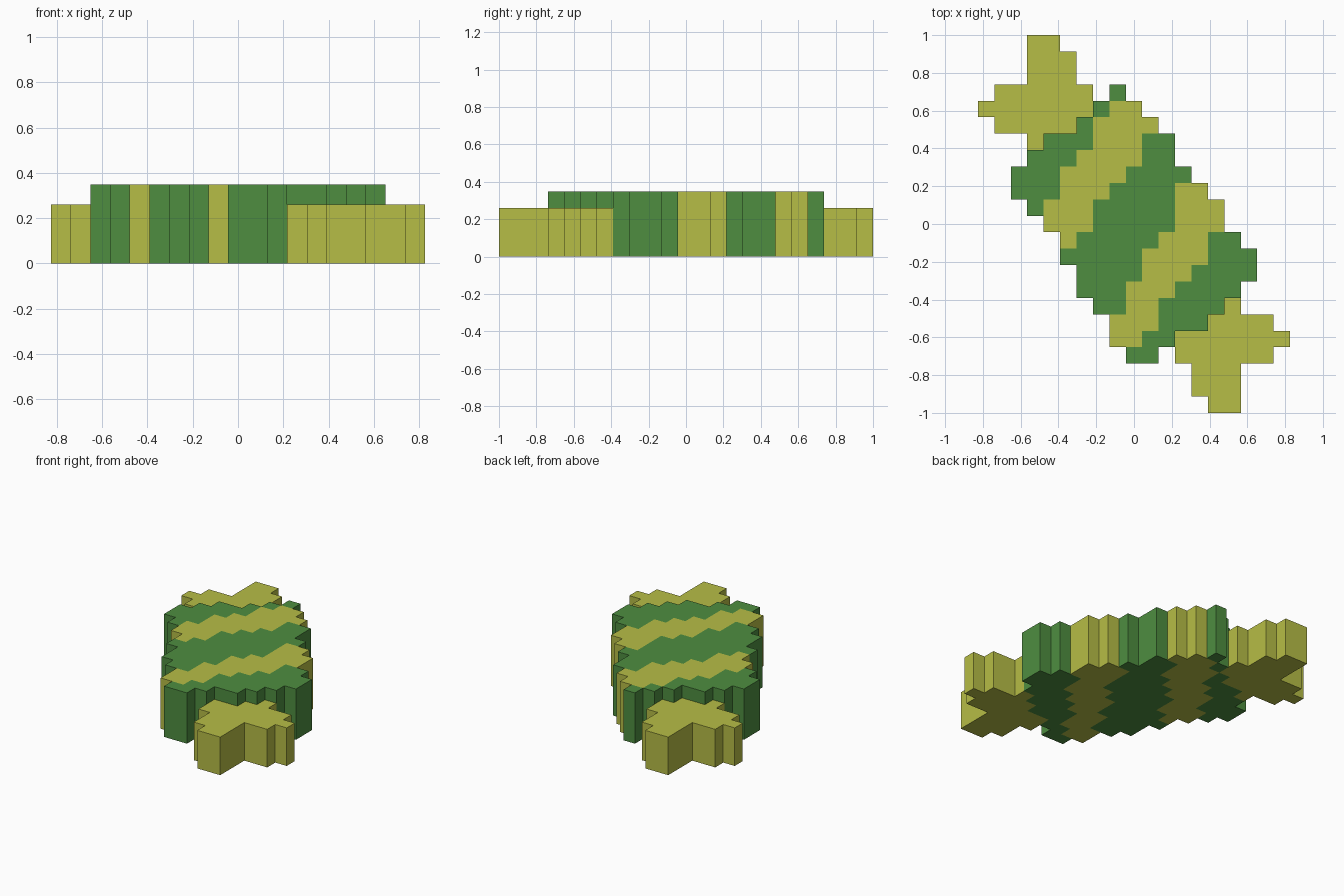
import bpy, bmesh

if "Cube" in bpy.data.objects:
    bpy.data.objects.remove(bpy.data.objects["Cube"])

U = 2 / 23          # size of one block; the model is 19 x 23 blocks
BODY_H, END_H = 4, 3


def material(name, rgb):
    m = bpy.data.materials.new(name)
    m.diffuse_color = (*rgb, 1)
    m.use_nodes = True
    m.node_tree.nodes["Principled BSDF"].inputs["Base Color"].default_value = m.diffuse_color
    return m


green = material("leaf green", (0.077, 0.270, 0.051))
yellow = material("lime yellow", (0.470, 0.510, 0.061))

# Striped body, rows back to front from row 3:
# first colour (0 green, 1 yellow), then the column breaks between stripes
BODY = [
    (0, 8, 9), (0, 7, 8, 10), (0, 6, 7, 11), (0, 4, 7, 10, 12),
    (0, 3, 6, 10, 12), (0, 2, 5, 9, 13), (0, 2, 5, 8, 12, 14),
    (0, 3, 4, 7, 12, 15), (1, 4, 7, 12, 15), (1, 5, 6, 11, 14, 16),
    (0, 5, 10, 14, 17), (0, 6, 10, 13, 17), (0, 6, 9, 12, 16),
    (0, 7, 9, 11, 15), (1, 8, 11, 14), (1, 8, 10, 12), (0, 9, 11),
]
# Wrapper end, rows from the back: first and last column
END = [(3, 5), (3, 6), (3, 6), (1, 7), (0, 7), (1, 6), (3, 4)]

body = {}
for r, (colour, *breaks) in enumerate(BODY, 3):
    for k, (a, b) in enumerate(zip(breaks, breaks[1:])):
        for c in range(a, b):
            body[c, r] = (colour + k) % 2

back_end = {(c, r): 1 for r, (a, b) in enumerate(END)
            for c in range(a, b) if (c, r) not in body}
# The front end is the back end turned half round
front_end = {(18 - c, 22 - r): 1 for r, (a, b) in enumerate(END)
             for c in range(a, b) if (18 - c, 22 - r) not in body}

height = {cell: BODY_H for cell in body}
height.update({cell: END_H for cell in (*back_end, *front_end)})


def build(name, cells):
    """Outer skin of a group of block columns, coloured per column."""
    bm = bmesh.new()

    def quad(points, mat):
        f = bm.faces.new([bm.verts.new(((x - 9.5) * U, (11.5 - y) * U, z * U))
                          for x, y, z in points])
        f.material_index = mat

    for (c, r), mat in cells.items():
        h = height[c, r]
        # corners counter-clockwise seen from above
        ring = [(c, r + 1), (c + 1, r + 1), (c + 1, r), (c, r)]
        quad([(x, y, h) for x, y in ring], mat)
        quad([(x, y, 0) for x, y in reversed(ring)], mat)
        # walls only where the neighbour is lower
        sides = [(c, r + 1), (c + 1, r), (c, r - 1), (c - 1, r)]
        for i, side in enumerate(sides):
            low = height.get(side, 0)
            if low < h:
                p, q = ring[i], ring[(i + 1) % 4]
                quad([(*p, low), (*q, low), (*q, h), (*p, h)], mat)

    bmesh.ops.remove_doubles(bm, verts=bm.verts[:], dist=1e-4)
    mesh = bpy.data.meshes.new(name)
    bm.to_mesh(mesh)
    bm.free()
    mesh.materials.append(green)
    mesh.materials.append(yellow)
    obj = bpy.data.objects.new(name, mesh)
    bpy.context.collection.objects.link(obj)


build("striped_body", body)
build("back_wrapper_end", back_end)
build("front_wrapper_end", front_end)
